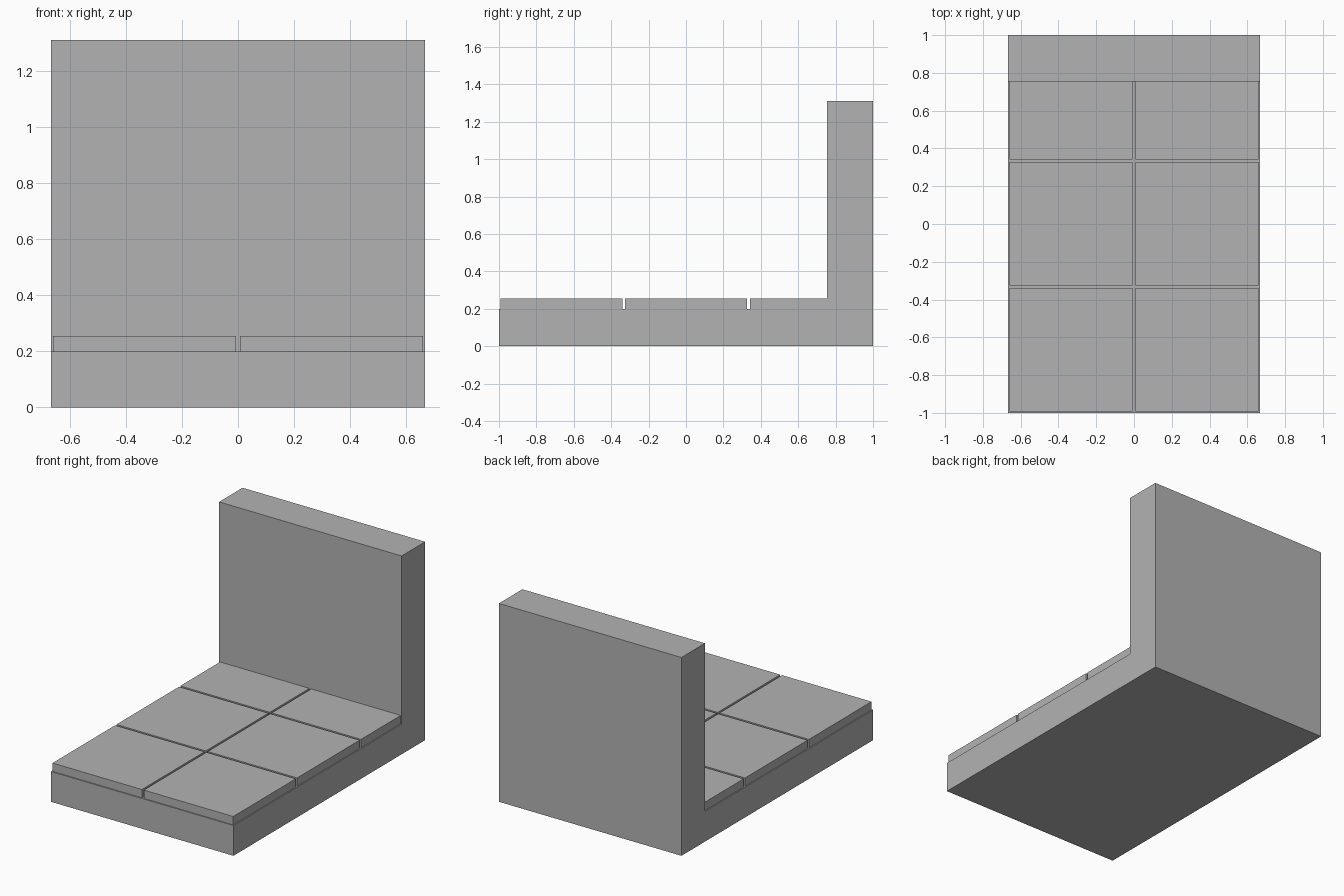
import bpy
import bmesh

cube = bpy.data.objects.get("Cube")
if cube:
    bpy.data.objects.remove(cube, do_unlink=True)

# Single stone grey
stone = bpy.data.materials.new("stone_grey")
stone.use_nodes = True
grey = (0.45, 0.45, 0.45, 1)
stone.diffuse_color = grey
stone.node_tree.nodes["Principled BSDF"].inputs["Base Color"].default_value = grey

HALF_W = 0.667
FLOOR_Z = 0.2
TILE_TOP = 0.255
WALL_Y = 0.755
WALL_TOP = 1.31
GAP = 0.007


def extrude_profile(name, profile, x0, x1):
    """Extrude a closed (y, z) outline along x."""
    bm = bmesh.new()
    face = bm.faces.new([bm.verts.new((x0, y, z)) for y, z in profile])
    result = bmesh.ops.extrude_face_region(bm, geom=[face])
    moved = [v for v in result["geom"] if isinstance(v, bmesh.types.BMVert)]
    bmesh.ops.translate(bm, verts=moved, vec=(x1 - x0, 0, 0))
    bmesh.ops.recalc_face_normals(bm, faces=bm.faces)
    mesh = bpy.data.meshes.new(name)
    bm.to_mesh(mesh)
    bm.free()
    mesh.materials.append(stone)
    obj = bpy.data.objects.new(name, mesh)
    bpy.context.collection.objects.link(obj)
    return obj


# Floor slab and back wall in one L-shaped section
extrude_profile("floor_and_wall", [
    (-1, 0), (1, 0), (1, WALL_TOP), (WALL_Y, WALL_TOP),
    (WALL_Y, FLOOR_Z), (-1, FLOOR_Z)], -HALF_W, HALF_W)

# Floor tiles: two columns, three rows, the back row cut short by the wall
for row, label in enumerate(("front", "middle", "back")):
    y0 = -1 + row * HALF_W + GAP
    y1 = min(y0 + HALF_W - 2 * GAP, WALL_Y)
    outline = [(y0, FLOOR_Z), (y1, FLOOR_Z), (y1, TILE_TOP), (y0, TILE_TOP)]
    for side, x0 in (("right", -HALF_W), ("left", 0)):
        extrude_profile(f"tile_{label}_{side}", outline, x0 + GAP, x0 + HALF_W - GAP)
